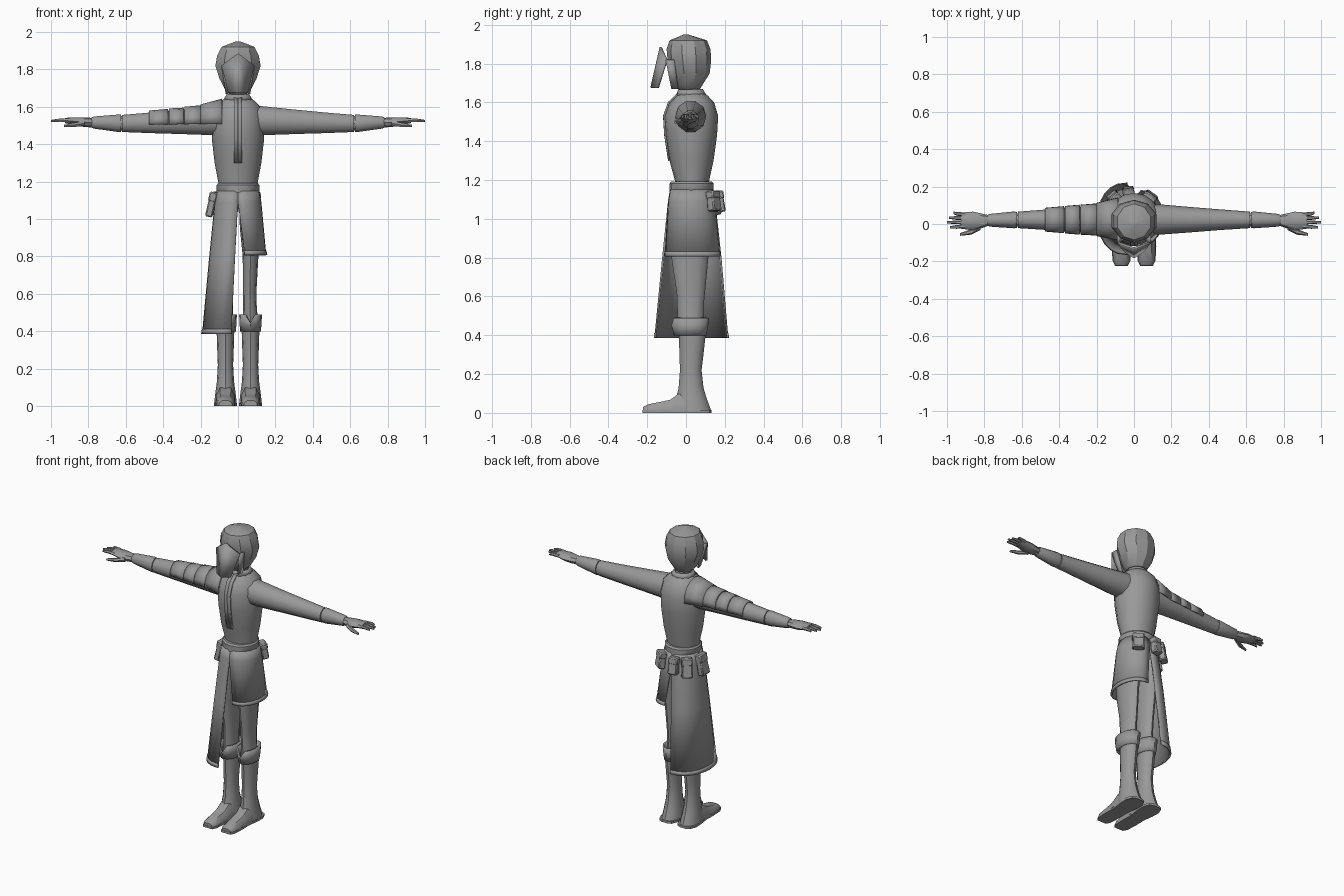
import bpy, bmesh, math
from mathutils import Vector, Matrix

grey = bpy.data.materials.new("plain_grey")
grey.diffuse_color = (0.32, 0.32, 0.32, 1)


def finish(name, bm, thick=0, angle=38):
    bmesh.ops.recalc_face_normals(bm, faces=bm.faces)
    me = bpy.data.meshes.new(name)
    bm.to_mesh(me)
    bm.free()
    ob = bpy.data.objects.new(name, me)
    bpy.context.collection.objects.link(ob)
    me.materials.append(grey)
    bpy.ops.object.select_all(action='DESELECT')
    ob.select_set(True)
    bpy.context.view_layer.objects.active = ob
    bpy.ops.object.shade_smooth_by_angle(angle=math.radians(angle))
    if thick:
        mod = ob.modifiers.new("thickness", 'SOLIDIFY')
        mod.thickness = thick
        mod.offset = 0
    return ob


def skin(name, rings, closed=True, caps=True, thick=0, angle=38):
    """Bridge a list of equal-length point rings."""
    bm = bmesh.new()
    vs = [[bm.verts.new(p) for p in r] for r in rings]
    n = len(vs[0])
    for a, b in zip(vs, vs[1:]):
        for i in range(n if closed else n - 1):
            j = (i + 1) % n
            bm.faces.new((a[i], a[j], b[j], b[i]))
    if closed and caps:
        bm.faces.new(vs[0])
        bm.faces.new(vs[-1])
    return finish(name, bm, thick, angle)


def upright(rows, n=12):
    """Rings stacked in z from rows of (z, centre x, half width, front y, back y)."""
    return [[(cx + rx * math.sin(i * math.tau / n),
              (y0 + y1) / 2 - (y1 - y0) / 2 * math.cos(i * math.tau / n), z)
             for i in range(n)] for z, cx, rx, y0, y1 in rows]


def along_x(s, rows, n=8, a0=0, a1=360):
    """Rings or arcs along x from rows of (x, cy, cz, ry, rz)."""
    full = a1 - a0 == 360
    angs = [math.radians(a0 + (a1 - a0) * i / (n if full else n - 1)) for i in range(n)]
    return [[(s * x, cy + ry * math.cos(t), cz + rz * math.sin(t)) for t in angs]
            for x, cy, cz, ry, rz in rows]


# Head covering, neck and pointed face mask
skin("hood", upright([
    (1.665, 0, .045, -.035, .07), (1.69, 0, .072, -.06, .085), (1.75, 0, .104, -.08, .122),
    (1.82, 0, .127, -.095, .13), (1.875, 0, .117, -.1, .126), (1.92, 0, .093, -.085, .108),
    (1.95, 0, .012, -.012, .012)], 10), angle=30)
skin("neck", upright([(1.6, 0, .06, -.04, .09), (1.68, 0, .045, -.025, .07)]))
bm = bmesh.new()
top, low = bm.verts.new((0, -.13, 1.885)), bm.verts.new((0, -.178, 1.675))
for s in (-1, 1):
    side, corner = bm.verts.new((s * .085, -.1, 1.82)), bm.verts.new((s * .05, -.145, 1.675))
    bm.faces.new((top, side, corner, low))
finish("face_mask", bm, .012, 15)
# side flaps joining the mask to the hood
for s in (-1, 1):
    skin("mask_side", [[(s * .085, -.105, 1.82), (s * .085, -.06, 1.82)],
                       [(s * .052, -.075, 1.67), (s * .06, -.04, 1.67)]], False, thick=.012)

# Jacket body, collar and front strips
skin("torso", upright([
    (1.16, 0, .103, -.055, .115), (1.2, 0, .106, -.058, .12), (1.3, 0, .125, -.085, .142),
    (1.43, 0, .14, -.105, .16), (1.53, 0, .14, -.112, .166), (1.6, 0, .122, -.085, .145),
    (1.635, 0, .085, -.05, .112), (1.655, 0, .055, -.03, .085)], 16))
skin("collar", upright([(1.635, 0, .072, -.045, .1), (1.665, 0, .055, -.035, .082)]),
     caps=False, thick=.012)
line = [(1.65, -.036), (1.6, -.089), (1.53, -.114), (1.43, -.108), (1.3, -.088)]
for s in (-1, 1):
    skin("front_strip", [[(s * .001, y, z), (s * .022, y + .001, z)] for z, y in line],
         False, thick=.009)

# Belt and pouches
skin("belt", upright([(1.134, 0, .108, -.078, .135), (1.142, 0, .114, -.085, .142),
                      (1.182, 0, .114, -.085, .142), (1.192, 0, .106, -.076, .133)], 16))


def pouch(x, y, turn, w, d, h, tilt):
    mat = (Matrix.Translation((x, y, 1.145 - h / 2)) @ Matrix.Rotation(math.radians(turn), 4, 'Z')
           @ Matrix.Rotation(math.radians(tilt), 4, 'X'))
    for name, zc, sx, sy, sz in (("pouch", 0, w, d, h),
                                 ("pouch_flap", h * .3, w + .008, d + .008, h * .4)):
        bm = bmesh.new()
        bmesh.ops.create_cube(bm, size=1)
        for v in bm.verts:
            grow = 1.0 if v.co.z > 0 or name != "pouch" else 1.15
            v.co = Vector((v.co.x * sx * grow, v.co.y * sy * grow, v.co.z * sz + zc))
        bmesh.ops.bevel(bm, geom=bm.edges[:], offset=.007, segments=1, affect='EDGES')
        bm.transform(mat)
        finish(name, bm)


pouch(-.143, .03, 90, .07, .035, .135, 12)
pouch(-.105, .14, 40, .06, .04, .125, 10)
pouch(-.03, .172, 8, .055, .04, .11, 8)
pouch(.085, .143, -35, .065, .04, .105, 8)


# Split skirt: long half on one side, short on the other, each with a hem band
def skirt_half(name, s, rows, n=13):
    rings = []
    for z, x0, x1, y0, y1 in rows:
        ring = []
        for i in range(n):
            t = math.pi * (i / (n - 1) - .5)
            ring.append((s * (x0 + (x1 - x0) * max(0, math.cos(t)) ** .8),
                         (y0 + y1) / 2 + (y1 - y0) / 2 * math.sin(t), z))
        rings.append(ring)
    skin(name, rings, False, thick=.01)


skirt_half("long_skirt", -1, [(1.15, 0, .108, -.078, .135), (1.09, 0, .12, -.088, .146),
                              (.8, .016, .149, -.118, .178), (.388, .036, .187, -.158, .213)])
skirt_half("long_hem", -1, [(.412, .034, .188, -.159, .214), (.386, .034, .192, -.161, .217)])
skirt_half("short_skirt", 1, [(1.15, 0, .108, -.078, .135), (1.09, 0, .12, -.088, .146),
                              (.81, .036, .146, -.105, .172)])
skirt_half("short_hem", 1, [(.83, .033, .147, -.106, .173), (.807, .034, .152, -.109, .177)])

for s in (-1, 1):
    # Legs, boots, cuffs and feet
    c = s * .067
    skin("thigh", upright([(1.1, s * .055, .05, -.06, .12), (.95, s * .06, .05, -.08, .13),
                           (.8, c, .042, -.075, .115), (.62, s * .063, .036, -.048, .098),
                           (.54, s * .064, .036, -.045, .09), (.42, c, .042, -.04, .09)]))
    skin("boot_shaft", upright([(.45, c, .048, -.045, .102), (.39, c, .047, -.036, .1),
                                (.3, c, .044, -.034, .09), (.22, c, .041, -.031, .08),
                                (.13, c, .046, -.038, .09), (.07, c, .054, -.052, .108),
                                (.012, c, .061, -.055, .13)]))
    cuff = upright([(.4, c, .05, -.058, .1), (.44, c, .054, -.066, .108), (.49, c, .056, -.073, .114)])
    x, y, z = cuff[2][0]
    cuff[2][0] = (x, y, z - .045)      # notch at the front of the cuff
    skin("boot_cuff", cuff, caps=False, thick=.01)
    foot = []
    for y, w, h in ((.04, .05, .1), (-.04, .053, .098), (-.08, .051, .068), (-.14, .05, .055),
                    (-.195, .046, .044), (-.222, .033, .03)):
        foot.append([(c - w, y, .01), (c - w * .95, y, h * .6), (c - w * .55, y, h),
                     (c + w * .55, y, h), (c + w * .95, y, h * .6), (c + w, y, .01)])
    skin("foot", foot)
    sole = [(.061, .07), (.055, .125), (.03, .133)]
    outline = [(.034, -.225), (.048, -.195), (.052, -.12), (.05, -.05), (.06, .02), (.062, .08),
               (.045, .12), (.02, .131)]
    pts = [(c + w, y) for w, y in outline] + [(c - w, y) for w, y in reversed(outline)]
    skin("sole", [[(px, py, zz) for px, py in pts] for zz in (0, .014)])

    # Sleeves, bracers and hands
    skin("sleeve", along_x(s, [(.07, .025, 1.53, .08, .085), (.15, .024, 1.525, .08, .08),
                               (.3, .023, 1.52, .068, .069), (.45, .023, 1.515, .056, .059),
                               (.62, .022, 1.511, .044, .048)], 10))
    skin("wrist", along_x(s, [(.6, .022, 1.511, .036, .04), (.8, .02, 1.515, .026, .025)]))
    skin("bracer", along_x(s, [(.625, .022, 1.512, .042, .048), (.64, .022, 1.512, .045, .049),
                               (.77, .02, 1.516, .034, .034), (.782, .02, 1.516, .029, .029)], 10))
    skin("hand", along_x(s, [(.77, .02, 1.516, .026, .024), (.81, .017, 1.517, .038, .026),
                             (.86, .016, 1.521, .05, .023), (.925, .018, 1.527, .043, .014)]))
    for y0, y1, tip in ((.05, .06, .965), (.03, .034, .99), (.009, .009, 1.0), (-.013, -.018, .985)):
        skin("finger", along_x(s, [(.9, y0, 1.527, .011, .012), (.95, (y0 + y1) / 2, 1.529, .01, .01),
                                   (tip, y1, 1.525, .006, .006)], 6))
    skin("thumb", along_x(s, [(.82, -.012, 1.512, .02, .016), (.87, -.042, 1.504, .015, .013),
                              (.93, -.056, 1.498, .007, .007)], 6))

# Layered armour down one arm
for name, a, b in (("shoulder_plate", (.085, .027, 1.527, .112, .112), (.2, .024, 1.522, .086, .086)),
                   ("arm_plate", (.195, .024, 1.522, .083, .082), (.285, .023, 1.52, .077, .076)),
                   ("arm_plate", (.29, .023, 1.52, .077, .071), (.368, .023, 1.518, .07, .069)),
                   ("arm_plate", (.373, .023, 1.518, .069, .066), (.475, .023, 1.515, .06, .061))):
    skin(name, along_x(-1, [a, b], 9, -10, 190), False, thick=.009)
